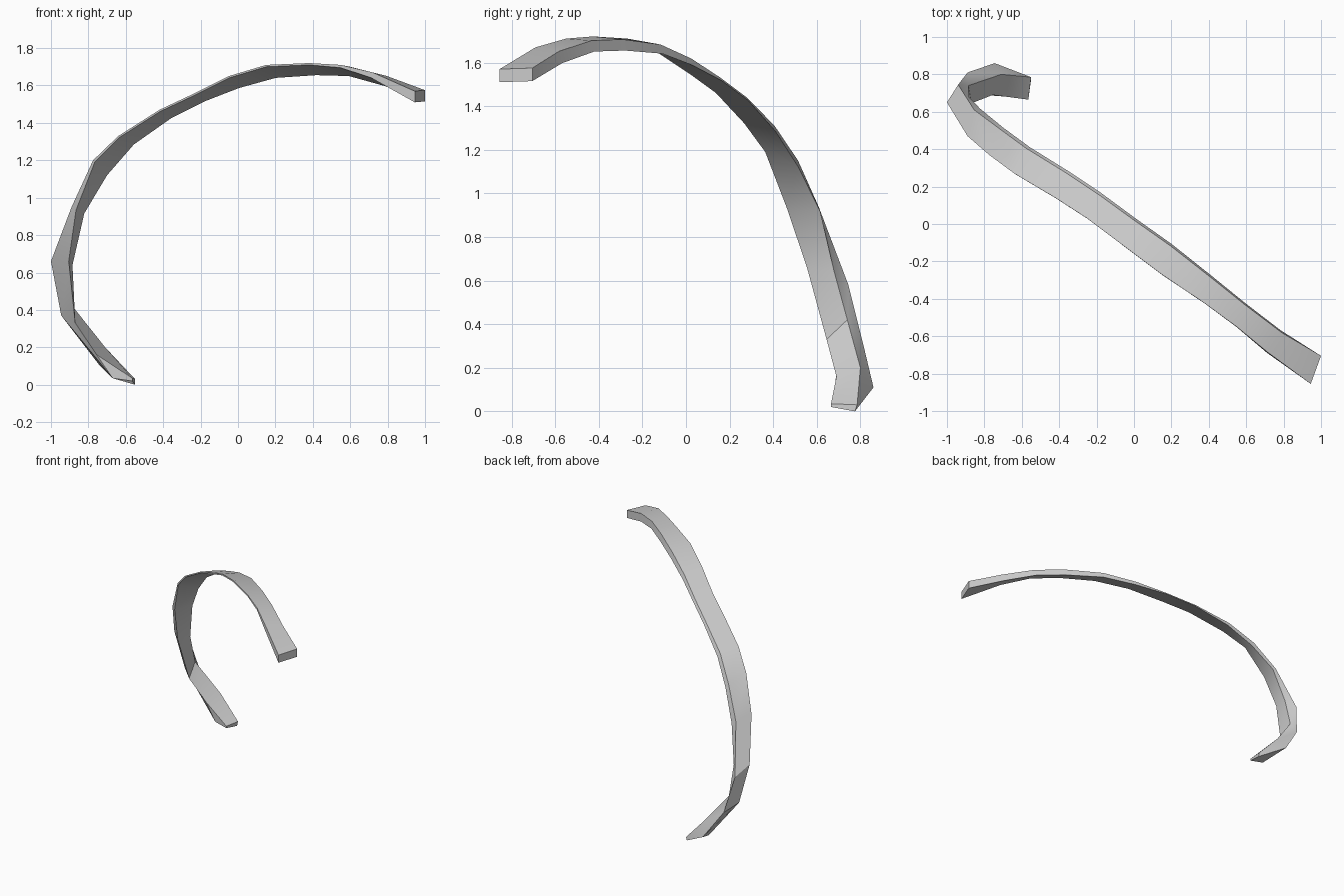
import bpy, bmesh, math
from mathutils import Vector

default_cube = bpy.data.objects.get("Cube")
if default_cube:
    bpy.data.objects.remove(default_cube, do_unlink=True)


def make_material(name, color):
    material = bpy.data.materials.new(name)
    material.use_nodes = True
    material.diffuse_color = color
    shader = next(n for n in material.node_tree.nodes if n.type == "BSDF_PRINCIPLED")
    shader.inputs["Base Color"].default_value = color
    return material


# Arch of the band: front edge point and back edge point of the outer face
arch = [
    ((.945, -.855, 1.57), (1.0, -.705, 1.575)),
    ((.72, -.69, 1.67), (.80, -.57, 1.65)),
    ((.55, -.55, 1.71), (.60, -.42, 1.70)),
    ((.38, -.425, 1.72), (.42, -.275, 1.705)),
    ((.15, -.27, 1.71), (.20, -.10, 1.68)),
    ((-.05, -.12, 1.65), (0, .04, 1.615)),
    ((-.25, .03, 1.55), (-.18, .17, 1.53)),
    ((-.42, .14, 1.47), (-.36, .29, 1.44)),
    ((-.64, .27, 1.33), (-.57, .42, 1.31)),
    ((-.775, .37, 1.20), (-.72, .53, 1.145)),
    ((-.89, .47, .95), (-.85, .625, .935)),
]
# The band is thick at its free end and thins to a sharp front edge
front_thickness = [.06, .03, .015] + [.01] * 6 + [.015, .03]
back_thickness = [.06, .055, .05, .05, .04, .03, .015, .015, .03, .035, .035]

# Twisted hook: outer front, outer back, inner back, inner front corners
hook = [
    ((-1.0, .65, .66), (-.94, .745, .58), (-.885, .68, .64), (-.905, .555, .66)),
    ((-.945, .70, .37), (-.89, .81, .32), (-.885, .74, .42), (-.87, .645, .33)),
    ((-.67, .68, .035), (-.745, .86, .11), (-.71, .80, .20), (-.755, .69, .16)),
    ((-.565, .665, .02), (-.55, .775, 0), (-.55, .785, .03), (-.565, .665, .035)),
]

front = [Vector(a) for a, b in arch]
back = [Vector(b) for a, b in arch]
middle = [(a + b) / 2 for a, b in zip(front, back)]
last = len(arch) - 1

sections = []
for i, (a, b) in enumerate(zip(front, back)):
    width = b - a
    tangent = middle[min(i + 1, last)] - middle[max(i - 1, 0)]
    inward = tangent.cross(width).normalized()
    lip = width * .1
    if i == 0:
        inward = Vector((0, 0, -1))
        lip = width * 0
    sections.append([a, b - lip, b + inward * back_thickness[i],
                     a + inward * front_thickness[i]])
sections += hook

# Skin the four-sided sections
bm = bmesh.new()
rings = [[bm.verts.new(p) for p in section] for section in sections]
for ring, following in zip(rings, rings[1:]):
    for k in range(4):
        n = (k + 1) % 4
        bm.faces.new((ring[k], ring[n], following[n], following[k]))
bm.faces.new(rings[0])
bm.faces.new(rings[-1])
bmesh.ops.recalc_face_normals(bm, faces=bm.faces)

mesh = bpy.data.meshes.new("curved_band")
bm.to_mesh(mesh)
bm.free()
mesh.materials.append(make_material("plain grey", (.6, .6, .6, 1)))
band = bpy.data.objects.new("curved_band", mesh)
bpy.context.collection.objects.link(band)

# Smooth along the band, crisp at its edges
bpy.ops.object.select_all(action="DESELECT")
band.select_set(True)
bpy.context.view_layer.objects.active = band
bpy.ops.object.shade_smooth_by_angle(angle=math.radians(30))
